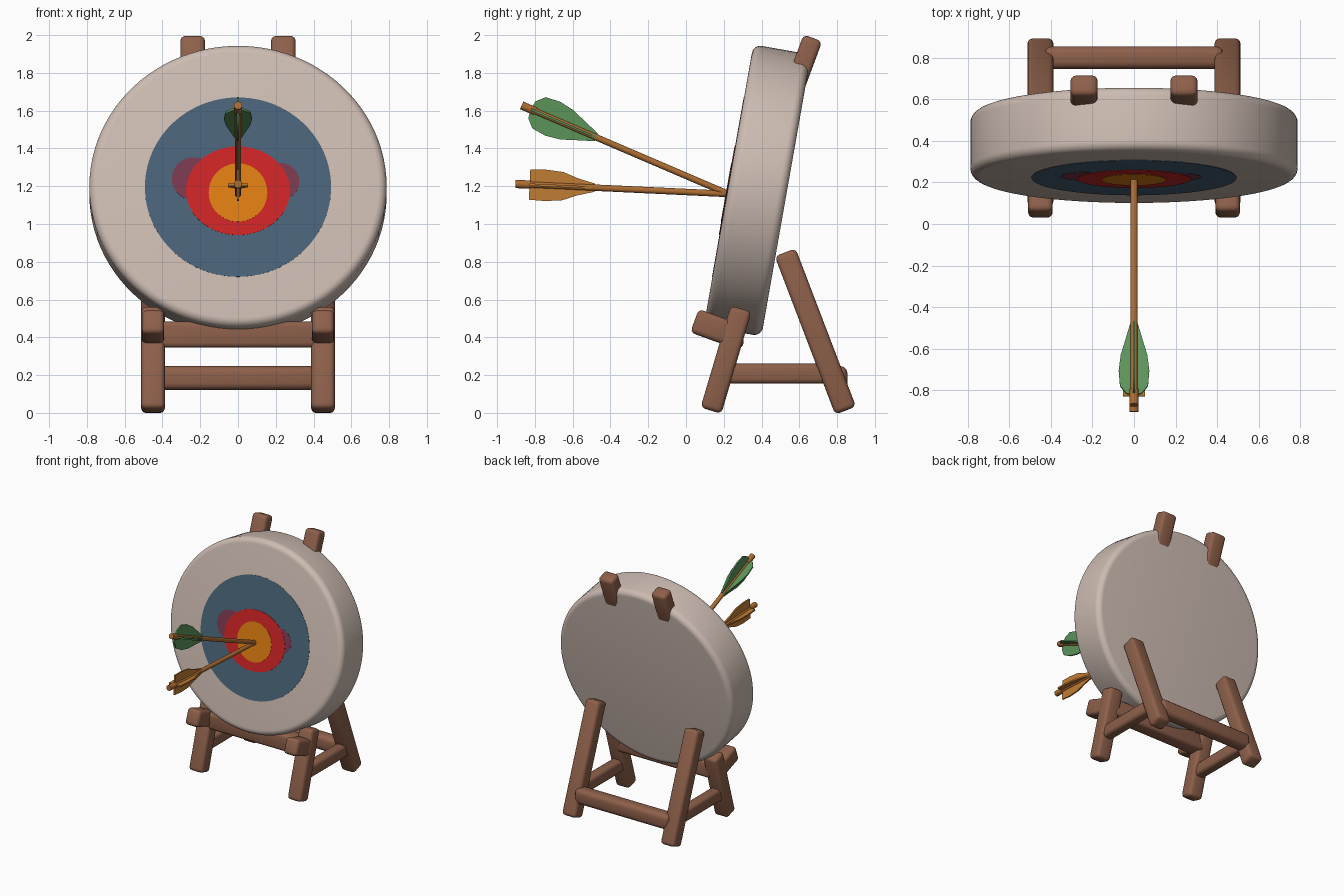
import bpy, bmesh, math
from mathutils import Matrix, Vector

if "Cube" in bpy.data.objects:
    bpy.data.objects.remove(bpy.data.objects["Cube"])


def mat(name, r, g, b):
    m = bpy.data.materials.new(name)
    lin = [((c / 255 + 0.055) / 1.055) ** 2.4 for c in (r, g, b)]
    m.diffuse_color = (*lin, 1)
    m.use_nodes = True
    m.node_tree.nodes["Principled BSDF"].inputs["Base Color"].default_value = m.diffuse_color
    return m


WOOD = mat("brown wood", 142, 96, 74)
CREAM = mat("cream canvas", 205, 188, 178)
BLUE = mat("blue paint", 74, 100, 120)
RED = mat("red paint", 206, 36, 36)
PLUM = mat("faded red paint", 122, 56, 78)
GOLD = mat("orange paint", 222, 124, 18)
SHAFT = mat("arrow wood", 172, 108, 50)
GREEN = mat("green feather", 92, 148, 90)
AMBER = mat("amber feather", 192, 124, 52)


def finish(name, bm, material, matrix=None, mirror=False, angle=40):
    bmesh.ops.recalc_face_normals(bm, faces=bm.faces[:])
    if matrix:
        bm.transform(matrix)
    me = bpy.data.meshes.new(name)
    bm.to_mesh(me)
    bm.free()
    me.materials.append(material)
    ob = bpy.data.objects.new(name, me)
    bpy.context.collection.objects.link(ob)
    bpy.ops.object.select_all(action='DESELECT')
    ob.select_set(True)
    bpy.context.view_layer.objects.active = ob
    bpy.ops.object.shade_smooth_by_angle(angle=math.radians(angle))
    if mirror:
        ob.modifiers.new("mirror", 'MIRROR')
    return ob


def beam(name, a, b, wx, wn, mirror=True, bevel=0.026):
    """Rounded timber from a to b; wx and wn are the section sizes."""
    a, b = Vector(a), Vector(b)
    d = (b - a).normalized()
    u = Vector((0, 1, 0)) if abs(d.x) > 0.9 else Vector((1, 0, 0))
    v = d.cross(u)
    rot = Matrix((u, v, d)).transposed().to_4x4()
    bm = bmesh.new()
    bmesh.ops.create_cube(bm, size=1)
    bm.transform(Matrix.Diagonal((wx, wn, (b - a).length, 1)))
    bmesh.ops.bevel(bm, geom=bm.edges[:], offset=bevel, segments=3,
                    profile=0.5, affect='EDGES')
    finish(name, bm, WOOD, Matrix.Translation((a + b) / 2) @ rot, mirror)


def loft(name, rings, material, matrix, cx=0, cz=0, n=96):
    """Capped elliptical rings (rx, rz, y) stacked along local y."""
    bm = bmesh.new()
    loops = []
    for rx, rz, y in rings:
        loops.append([bm.verts.new((cx + rx * math.cos(t), y, cz + rz * math.sin(t)))
                      for t in (2 * math.pi * i / n for i in range(n))])
    for p, q in zip(loops, loops[1:]):
        for i in range(n):
            j = (i + 1) % n
            bm.faces.new((p[i], p[j], q[j], q[i]))
    bm.faces.new(loops[0])
    bm.faces.new(loops[-1])
    return finish(name, bm, material, matrix)


# Tilted round target with softened rims
TILT = Matrix.Translation((0, 0.378, 1.178)) @ Matrix.Rotation(math.radians(-10), 4, 'X')
RX, RZ, H, R = 0.787, 0.757, 0.155, 0.045
rim = [(R * (1 - math.sin(t)), R * (1 - math.cos(t)))
       for t in (math.radians(15 * i) for i in range(7))]
front = [(RX - i, RZ - i, -H + o) for i, o in rim]
front = [(RX - R * (1 - math.sin(t)), RZ - R * (1 - math.sin(t)), -H + R * (1 - math.cos(t)))
         for t in (math.radians(15 * i) for i in range(7))]
back = [(rx, rz, -y) for rx, rz, y in reversed(front)]
loft("target_disc", front + back, CREAM, TILT)


# Painted rings as very thin plates
def plate(name, rx, rz, cx, cz, h, material):
    loft(name, [(rx, rz, -H - h), (rx, rz, -H + 0.001)], material, TILT, cx, cz)


plate("blue_ring", 0.493, 0.482, 0, -0.010, 0.002, BLUE)
plate("faded_patch_left", 0.115, 0.115, -0.235, 0.035, 0.0035, PLUM)
plate("faded_patch_right", 0.105, 0.100, 0.220, 0.020, 0.0035, PLUM)
plate("red_ring", 0.275, 0.238, 0, -0.030, 0.005, RED)
plate("bullseye", 0.155, 0.157, 0, -0.040, 0.007, GOLD)

# Stand
beam("front_leg", (0.45, 0.132, 0.012), (0.45, 0.292, 0.552), 0.125, 0.115)
beam("rest_arm", (0.45, 0.045, 0.488), (0.45, 0.28, 0.403), 0.118, 0.132)
beam("back_leg", (0.45, 0.845, 0.012), (0.45, 0.525, 0.85), 0.125, 0.118)
beam("side_rail", (0.45, 0.17, 0.208), (0.45, 0.78, 0.208), 0.09, 0.105)
beam("front_rail", (-0.43, 0.245, 0.415), (0.43, 0.245, 0.415), 0.12, 0.14, False)
beam("back_rail", (-0.43, 0.80, 0.185), (0.43, 0.80, 0.185), 0.108, 0.125, False, 0.035)
beam("top_post", (0.24, 0.525, 1.59), (0.24, 0.672, 1.985), 0.13, 0.105)


# Arrows: shaft, nock and four feathers around the shaft
def arrow(name, nock, tip, outline, side, feather):
    nock, tip = Vector(nock), Vector(tip)
    length = (tip - nock).length
    m = Matrix.Translation(nock) @ (tip - nock).to_track_quat('Z', 'Y').to_matrix().to_4x4()
    for part, r, z0, z1 in (("shaft", 0.017, 0.02, length), ("nock", 0.022, 0, 0.08)):
        bm = bmesh.new()
        bmesh.ops.create_cone(bm, cap_ends=True, segments=16, radius1=r, radius2=r, depth=z1 - z0)
        finish(f"{name}_{part}", bm, SHAFT, m @ Matrix.Translation((0, 0, (z0 + z1) / 2)))
    bm = bmesh.new()
    for k in range(4):
        rot = Matrix.Rotation(k * math.pi / 2, 3, 'Z')
        wide = side if k % 2 == 0 else 1
        lo, hi = [[bm.verts.new(rot @ Vector((o * wide, t, s))) for s, o in outline]
                  for t in (-0.006, 0.006)]
        bm.faces.new(lo)
        bm.faces.new(hi)
        for i in range(len(lo)):
            j = (i + 1) % len(lo)
            bm.faces.new((lo[i], lo[j], hi[j], hi[i]))
    finish(f"{name}_feathers", bm, feather, m)


arrow("upper_arrow", (0, -0.87, 1.628), (0, 0.245, 1.15),
      [(0.05, 0), (0.06, 0.05), (0.10, 0.09), (0.18, 0.098), (0.26, 0.085),
       (0.34, 0.055), (0.43, 0.022), (0.43, 0)], 0.75, GREEN)
arrow("lower_arrow", (0, -0.903, 1.212), (0, 0.245, 1.158),
      [(0.075, 0), (0.075, 0.08), (0.16, 0.083), (0.25, 0.075),
       (0.33, 0.045), (0.42, 0.022), (0.42, 0)], 0.65, AMBER)
